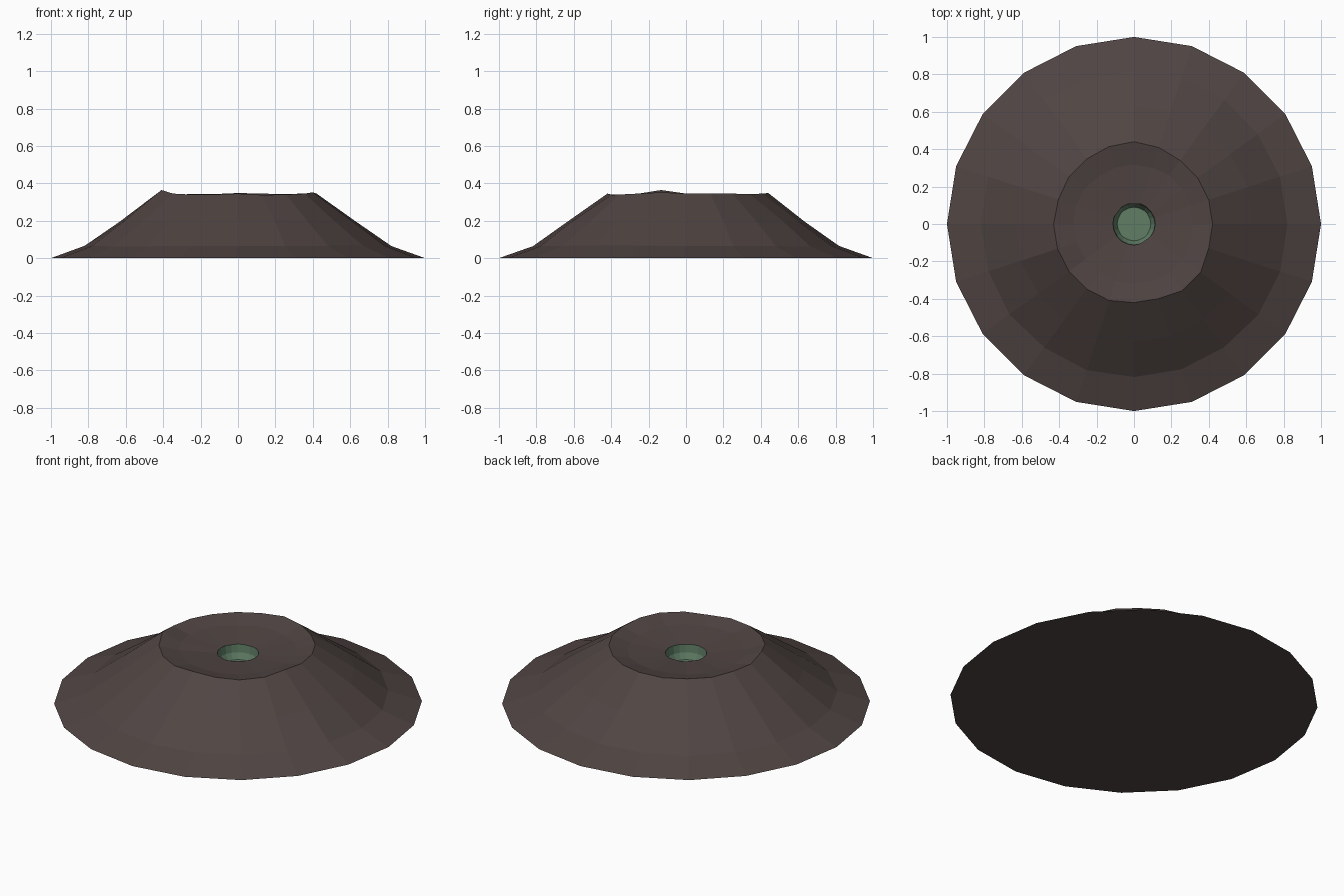
import bpy, bmesh, math, random

if "Cube" in bpy.data.objects:
    bpy.data.objects.remove(bpy.data.objects["Cube"])

random.seed(4)
N = 20


def material(name, rgb):
    m = bpy.data.materials.new(name)
    m.diffuse_color = (*rgb, 1)
    m.use_nodes = True
    m.node_tree.nodes["Principled BSDF"].inputs["Base Color"].default_value = m.diffuse_color
    return m


rock = material("dark brown rock", (0.080, 0.059, 0.056))
green = material("murky green", (0.115, 0.205, 0.130))


def make_rings(name, rings, mat, cap_first=False, cap_last=False):
    """Loft a list of rings, each a list of (radius, z) for N angles."""
    bm = bmesh.new()
    loops = []
    for ring in rings:
        loops.append([bm.verts.new((r * math.cos(2 * math.pi * i / N),
                                    r * math.sin(2 * math.pi * i / N), z))
                      for i, (r, z) in enumerate(ring)])
    for a, b in zip(loops, loops[1:]):
        for i in range(N):
            j = (i + 1) % N
            bm.faces.new((a[i], a[j], b[j], b[i]))
    if cap_first:
        bm.faces.new(list(reversed(loops[0])))
    if cap_last:
        bm.faces.new(loops[-1])
    me = bpy.data.meshes.new(name)
    bm.to_mesh(me)
    bm.free()
    me.materials.append(mat)
    ob = bpy.data.objects.new(name, me)
    bpy.context.collection.objects.link(ob)
    return ob


def ring(r, z, dr=0.0, dz=0.0):
    return [(r + random.uniform(-dr, dr), z + random.uniform(-dz, dz)) for _ in range(N)]


# uneven crater rim, counter-clockwise from +x
rim_r = [.42, .42, .42, .42, .43, .44, .435, .43, .43, .425,
         .43, .43, .43, .43, .43, .42, .42, .44, .44, .42]
rim_z = [.345, .345, .345, .342, .345, .348, .342, .342, .34, .345,
         .345, .364, .345, .34, .34, .345, .338, .34, .345, .352]
rim = list(zip(rim_r, rim_z))

# mound: skirt, slope, rim, and shallow crater down to the vent
make_rings("crater_mound", [
    ring(1.0, 0.0),
    ring(0.82, 0.065, 0.004, 0.003),
    ring(0.635, 0.198, 0.006, 0.004),
    rim,
    ring(0.32, 0.318, 0.005, 0.003),
    ring(0.11, 0.298, 0.004),
], rock, cap_first=True)

# green vent lining with a flat pool at the bottom
make_rings("vent_pool", [
    ring(0.113, 0.298),
    ring(0.108, 0.25),
    ring(0.09, 0.215),
], green, cap_last=True)
